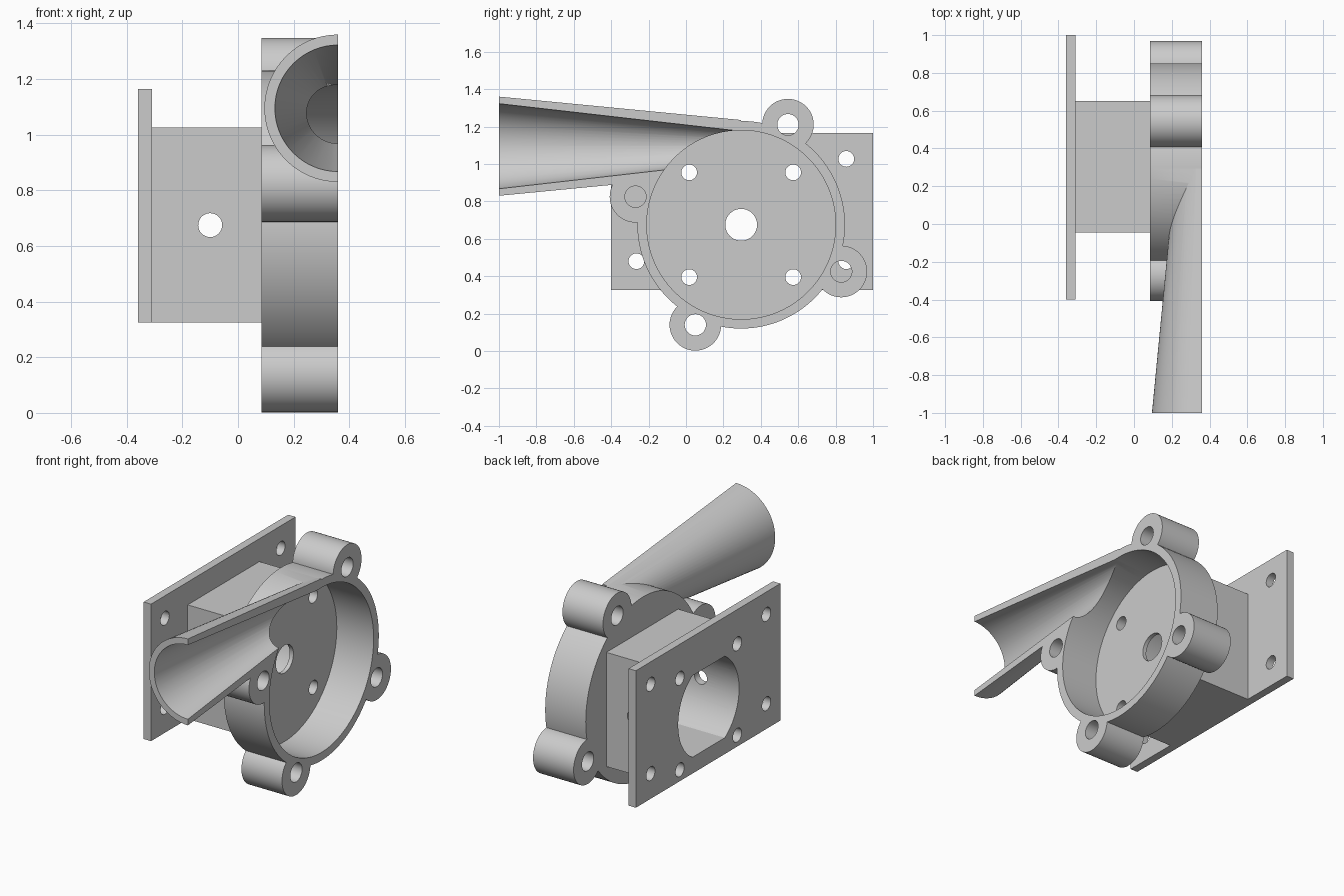
import bpy
import bmesh
import math
from mathutils import Matrix, Vector

cube = bpy.data.objects.get("Cube")
if cube:
    bpy.data.objects.remove(cube, do_unlink=True)

# One plain grey for the whole casting
grey = bpy.data.materials.new("plain_grey")
grey.use_nodes = True
COLOUR = (0.6, 0.6, 0.6, 1)
grey.diffuse_color = COLOUR
grey.node_tree.nodes["Principled BSDF"].inputs["Base Color"].default_value = COLOUR

BACK, FLOOR, RIM = 0.085, 0.11, 0.36      # housing depths along x
PLATE_X, BLOCK_X = -0.36, -0.31
CY, CZ = 0.295, 0.675                     # shared shaft axis
HORN_Z = 1.095


def new_object(name, bm):
    bmesh.ops.recalc_face_normals(bm, faces=bm.faces)
    mesh = bpy.data.meshes.new(name)
    bm.to_mesh(mesh)
    bm.free()
    mesh.materials.append(grey)
    obj = bpy.data.objects.new(name, mesh)
    bpy.context.collection.objects.link(obj)
    return obj


def box(name, low, high):
    bm = bmesh.new()
    low, high = Vector(low), Vector(high)
    size = Matrix.Diagonal((high - low).to_4d())
    bmesh.ops.create_cube(bm, size=1, matrix=Matrix.Translation((low + high) / 2) @ size)
    return new_object(name, bm)


def cone(name, start, axis, length, r1, r2, segments):
    bm = bmesh.new()
    axis = Vector(axis)
    turn = axis.to_track_quat("Z", "Y").to_matrix().to_4x4()
    centre = Vector(start) + axis * length / 2
    bmesh.ops.create_cone(bm, cap_ends=True, segments=segments, radius1=r1, radius2=r2,
                          depth=length, matrix=Matrix.Translation(centre) @ turn)
    return new_object(name, bm)


def rod(name, x0, x1, y, z, radius, segments=48):
    return cone(name, (x0, y, z), (1, 0, 0), x1 - x0, radius, radius, segments)


def combine(target, tools, operation):
    """Apply boolean tools to the target, then remove the tools."""
    for tool in tools:
        tool.hide_render = True
        mod = target.modifiers.new("shape", "BOOLEAN")
        mod.solver = "EXACT"
        mod.operation = operation
        mod.object = tool
        graph = bpy.context.evaluated_depsgraph_get()
        result = bpy.data.meshes.new_from_object(target.evaluated_get(graph))
        target.modifiers.clear()
        target.data = result
        bpy.data.objects.remove(tool, do_unlink=True)


def motor_pocket():
    """Round bore with flats at top and bottom."""
    bore = rod("bore_cutter", -0.5, BACK + 0.1, CY, CZ, 0.295, 96)
    flat = box("flat_cutter", (-0.6, CY - 0.4, CZ - 0.25), (BACK + 0.2, CY + 0.4, CZ + 0.25))
    combine(bore, [flat], "INTERSECT")
    return bore


def screw_cutters():
    return [rod("screw_cutter", -0.6, 0.6, CY + sy * 0.278, CZ + sz * 0.28, 0.042, 32)
            for sy in (-1, 1) for sz in (-1, 1)]


# Mounting plate with four outer holes
plate = box("mounting_plate", (PLATE_X, -0.4, 0.325), (BLOCK_X, 1.0, 1.165))
outer = [rod("outer_cutter", -0.6, 0, y, z, 0.042, 32)
         for y in (-0.265, 0.857) for z in (0.48, 1.027)]
combine(plate, outer + screw_cutters() + [motor_pocket()], "DIFFERENCE")

# Motor block, bored through, with a cross hole in its sides
block = box("motor_block", (BLOCK_X, -0.045, 0.325), (BACK, 0.65, 1.025))
side_hole = cone("side_cutter", (-0.1, -0.5, CZ), (0, 1, 0), 2, 0.043, 0.043, 32)
combine(block, screw_cutters() + [motor_pocket(), side_hole], "DIFFERENCE")

# Housing: drum, four lugs and the tapered outlet
LUGS = [(0.545, 1.21), (0.83, 0.425), (0.05, 0.14), (-0.27, 0.825)]
housing = rod("pump_housing", BACK, 0.7, CY, CZ, 0.555, 128)
lugs = [rod("lug", BACK, 0.7, y, z, 0.138) for y, z in LUGS]
horn = cone("outlet", (RIM, -1, HORN_Z), (0, 1, 0), 1 + CY, 0.265, 0.14, 64)
combine(housing, lugs + [horn], "UNION")

# Hollow the housing and slice it flat at the open side
chamber = rod("chamber_cutter", FLOOR, 0.9, CY, CZ, 0.505, 128)
slope = (0.2275 - 0.08) / (1 + CY)
throat = cone("throat_cutter", (RIM, -1.1, HORN_Z), (0, 1, 0), 1.1 + CY,
              0.2275 + 0.1 * slope, 0.08, 64)
slicer = box("slice_cutter", (RIM, -2, -1), (2, 2, 3))
lug_holes = [rod("lug_cutter", 0, 0.9, y, z, 0.057, 32) for y, z in LUGS]
shaft = rod("shaft_cutter", 0, 0.3, CY, CZ, 0.085)
combine(housing, [chamber, throat, slicer, shaft] + lug_holes + screw_cutters(), "DIFFERENCE")

# Smooth round walls, keep edges sharp
for obj in (plate, block, housing):
    bpy.ops.object.select_all(action="DESELECT")
    obj.select_set(True)
    bpy.context.view_layer.objects.active = obj
    bpy.ops.object.shade_smooth_by_angle(angle=math.radians(30))
